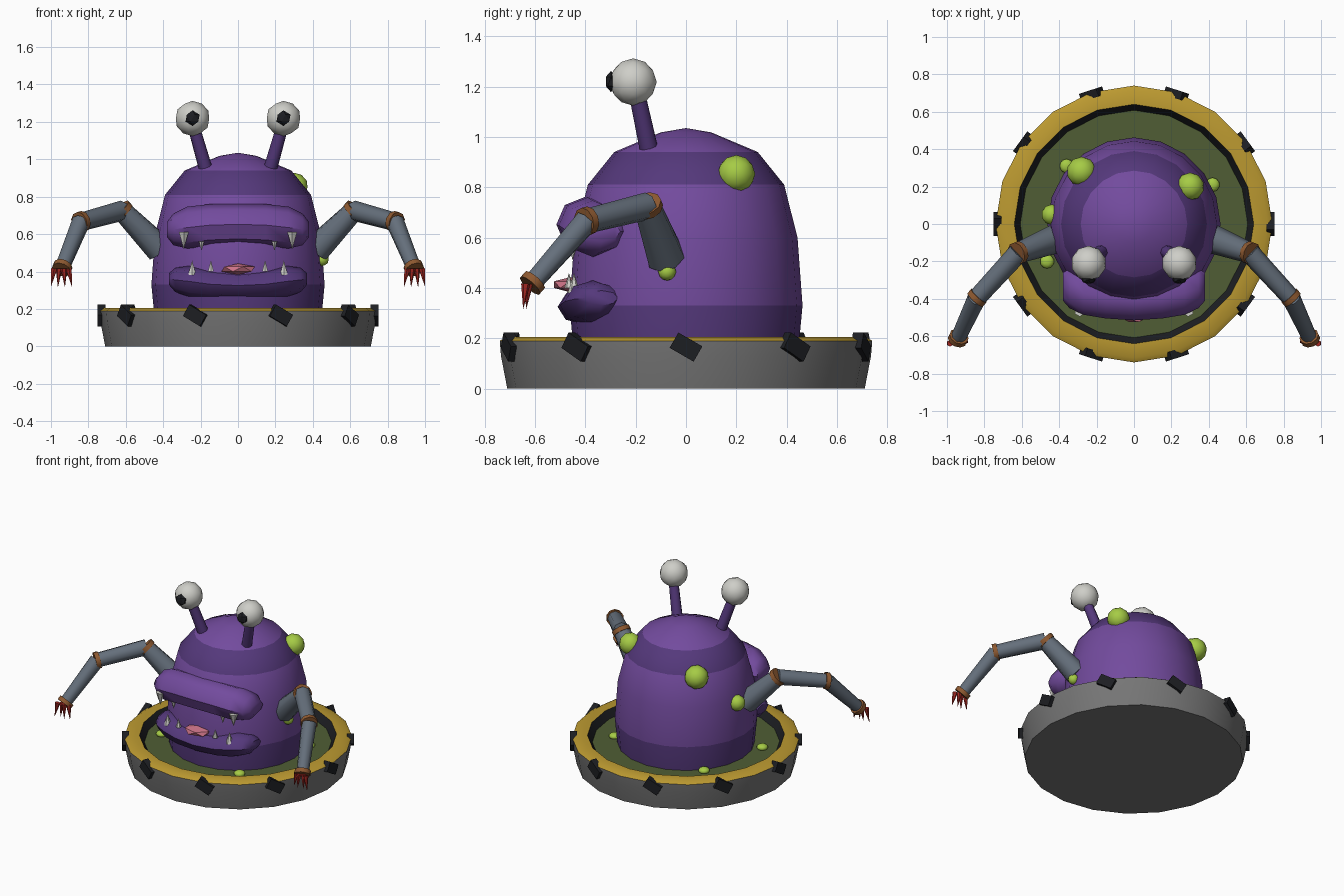
import bpy, bmesh, math
from mathutils import Vector, Matrix

if "Cube" in bpy.data.objects:
    bpy.data.objects.remove(bpy.data.objects["Cube"])


def mat(name, r, g, b):
    m = bpy.data.materials.new(name)
    m.diffuse_color = (r, g, b, 1)
    m.use_nodes = True
    m.node_tree.nodes["Principled BSDF"].inputs["Base Color"].default_value = m.diffuse_color
    return m


PURPLE = mat("purple", 0.17, 0.07, 0.34)
DARK = mat("dark_purple", 0.09, 0.04, 0.20)
GOLD = mat("gold", 0.50, 0.32, 0.03)
BLACK = mat("black", 0.012, 0.013, 0.016)
GOO = mat("goo", 0.08, 0.11, 0.035)
LIME = mat("lime", 0.38, 0.60, 0.06)
WHITE = mat("white", 0.62, 0.62, 0.58)
STEEL = mat("steel", 0.13, 0.16, 0.20)
BROWN = mat("brown", 0.27, 0.10, 0.03)
RED = mat("red", 0.35, 0.02, 0.015)
PINK = mat("pink", 0.60, 0.17, 0.24)
GREY = mat("tub_grey", 0.18, 0.18, 0.18)


def finish(name, bm, *mats, angle=35):
    bmesh.ops.recalc_face_normals(bm, faces=bm.faces)
    me = bpy.data.meshes.new(name)
    bm.to_mesh(me)
    bm.free()
    ob = bpy.data.objects.new(name, me)
    bpy.context.collection.objects.link(ob)
    for m in mats:
        me.materials.append(m)
    if angle:
        bpy.ops.object.select_all(action='DESELECT')
        ob.select_set(True)
        bpy.context.view_layer.objects.active = ob
        bpy.ops.object.shade_smooth_by_angle(angle=math.radians(angle))
    return ob


def skin(bm, rings, mat_ids=None):
    """Bridge successive vertex loops; single-vertex loops become poles."""
    rings = [[bm.verts.new(p) for p in r] for r in rings]
    for i, (a, b) in enumerate(zip(rings, rings[1:])):
        n = max(len(a), len(b))
        for k in range(n):
            q = [a[k % len(a)], a[(k + 1) % len(a)], b[(k + 1) % len(b)], b[k % len(b)]]
            f = bm.faces.new(list(dict.fromkeys(q)))
            f.material_index = mat_ids[i] if mat_ids else 0
    return rings


def lathe(name, profile, n, mats, ids=None, angle=35):
    bm = bmesh.new()
    rings = [[(r * math.cos(2 * math.pi * k / n), r * math.sin(2 * math.pi * k / n), z)
              for k in range(n if r else 1)] for r, z in profile]
    skin(bm, rings, ids)
    return finish(name, bm, *mats, angle=angle)


def rod(name, a, b, r1, r2, m, n=8, angle=50):
    a, b = Vector(a), Vector(b)
    d = b - a
    bm = bmesh.new()
    M = Matrix.Translation((a + b) / 2) @ d.to_track_quat('Z', 'Y').to_matrix().to_4x4()
    bmesh.ops.create_cone(bm, cap_ends=True, segments=n, radius1=r1, radius2=r2,
                          depth=d.length, matrix=M)
    return finish(name, bm, m, angle=angle)


def ball(name, c, scale, m, sub=2, angle=35):
    bm = bmesh.new()
    bmesh.ops.create_icosphere(bm, subdivisions=sub, radius=1,
                               matrix=Matrix.Translation(c) @ Matrix.Diagonal((*scale, 1)))
    return finish(name, bm, m, angle=angle)


# Tub with gold rim and dark inner lip, goo surface
lathe("tub", [(0, 0), (0.71, 0), (0.735, 0.13), (0.74, 0.19), (0.715, 0.205), (0.64, 0.205),
              (0.605, 0.15)], 20, (GREY, GOLD, BLACK), [0, 0, 0, 1, 1, 2])
lathe("goo", [(0.615, 0.155), (0, 0.155)], 20, (GOO,))

# Tilted bolts around the rim
for i in range(10):
    bm = bmesh.new()
    M = (Matrix.Rotation(i * math.pi / 5, 4, 'Z') @ Matrix.Translation((0.73, 0, 0.165))
         @ Matrix.Rotation(math.radians(-30), 4, 'X') @ Matrix.Diagonal((0.045, 0.11, 0.07, 1)))
    bmesh.ops.create_cube(bm, size=1, matrix=M)
    finish("rim_bolt", bm, BLACK, angle=0)

# Domed body with darker bands
lathe("body", [(0, 0.14), (0.445, 0.14), (0.463, 0.33), (0.443, 0.6), (0.39, 0.81),
               (0.285, 0.94), (0.1, 1.018), (0, 1.035)], 20, (PURPLE, DARK),
      [1, 1, 0, 0, 1, 0, 0])


# Lips: octagonal sections swept sideways; station = x, y, z, half depth, half height
def lip(name, stations, m):
    full = [(-x, *s) for x, *s in reversed(stations[1:])] + stations
    bm = bmesh.new()
    rings = [[(x, y + d * math.cos(t), z + h * math.sin(t))
              for t in (k * math.pi / 4 for k in range(8))] for x, y, z, d, h in full]
    loops = skin(bm, rings)
    bm.faces.new(loops[0])
    bm.faces.new(loops[-1])
    finish(name, bm, m, angle=45)


lip("upper_lip", [(0, -0.40, 0.652, 0.115, 0.11), (0.15, -0.39, 0.648, 0.115, 0.112),
                  (0.27, -0.37, 0.635, 0.115, 0.112), (0.345, -0.345, 0.625, 0.105, 0.085),
                  (0.38, -0.335, 0.625, 0.075, 0.04)], PURPLE)
lip("lower_lip", [(0, -0.40, 0.325, 0.11, 0.072), (0.15, -0.39, 0.332, 0.11, 0.078),
                  (0.26, -0.37, 0.347, 0.11, 0.083), (0.335, -0.345, 0.355, 0.10, 0.065),
                  (0.37, -0.335, 0.36, 0.065, 0.03)], DARK)
# Tongue
ball("tongue", (0, -0.46, 0.413), (0.10, 0.075, 0.03), PINK, sub=1, angle=0)

for s in (-1, 1):
    side = "left" if s < 0 else "right"
    # Teeth: x, y, base z, tip z, radius
    for x, y, z0, z1, r in [(0.29, -0.465, 0.61, 0.52, 0.03), (0.195, -0.45, 0.56, 0.51, 0.016),
                            (0.245, -0.445, 0.38, 0.46, 0.025), (0.145, -0.465, 0.40, 0.46, 0.018)]:
        rod(side + "_tooth", (s * x, y, z0), (s * x, y, z1), r, 0, WHITE, n=6, angle=0)

    # Eye on a stalk
    rod(side + "_eye_stalk", (s * 0.17, -0.145, 0.94), (s * 0.23, -0.19, 1.15), 0.037, 0.033, DARK)
    ball(side + "_eyeball", (s * 0.243, -0.21, 1.218), (0.094,) * 3, WHITE)
    ball(side + "_pupil", (s * 0.243, -0.298, 1.22), (0.042, 0.024, 0.042), BLACK, sub=1, angle=0)

    # Jointed arm: shoulder, elbow, forearm joint, wrist
    P = [Vector((s * x, y, z)) for x, y, z in [(0.42, -0.08, 0.52), (0.62, -0.155, 0.725),
                                               (0.84, -0.395, 0.665), (0.94, -0.61, 0.42)]]
    radii = [(0.078, 0.056), (0.055, 0.050), (0.050, 0.040)]
    for i, part in enumerate(("upper_arm", "mid_arm", "forearm")):
        rod(f"{side}_{part}", P[i], P[i + 1], *radii[i], STEEL)
        d = (P[i + 1] - P[i]).normalized() * 0.015
        r = (0.062, 0.057, 0.053)[i]
        rod(f"{side}_joint_ring", P[i + 1] - d, P[i + 1] + d, r, r, BROWN, n=10)

    # Claws
    for k in range(4):
        x = 0.905 + 0.026 * k
        y = -0.625 - 0.012 * (k % 2)
        rod(side + "_claw", (s * x, y, 0.415), (s * (x + (k - 1.5) * 0.012), y - 0.01, 0.315),
            0.018, 0, RED, n=6, angle=0)

# Warts on the body
for x, y, z, r in [(0.30, 0.20, 0.853, 0.075), (-0.28, 0.28, 0.80, 0.08),
                   (-0.44, 0.05, 0.57, 0.055), (0.45, -0.075, 0.465, 0.036)]:
    ball("wart", (x, y, z), (r, r, r), LIME)

# Bubbles in the goo
for x, y in [(-0.36, 0.31), (-0.465, -0.2), (0.42, 0.21), (0.30, -0.41)]:
    ball("goo_bubble", (x, y, 0.165), (0.038, 0.038, 0.022), LIME)
